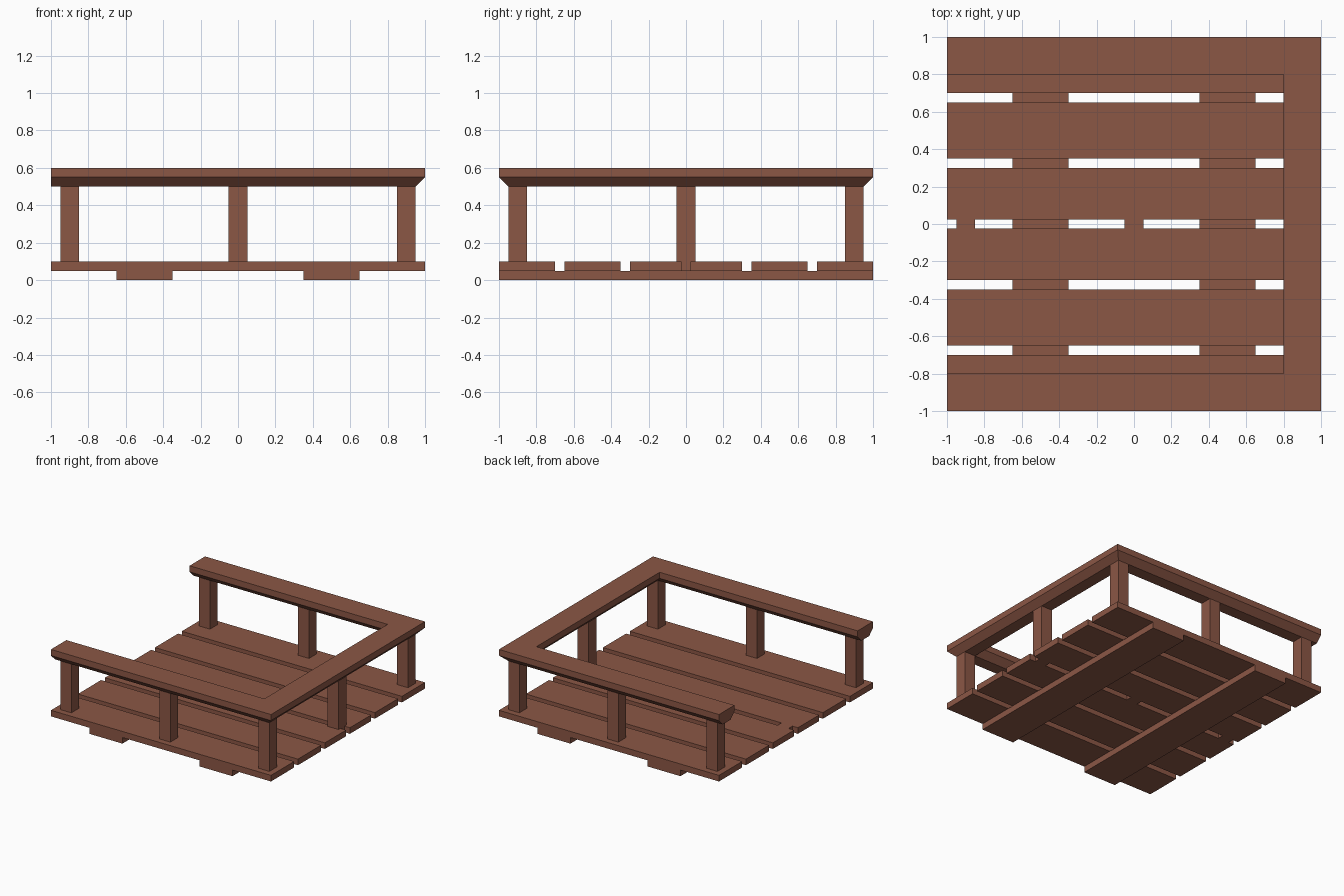
import bpy, bmesh

if "Cube" in bpy.data.objects:
    bpy.data.objects.remove(bpy.data.objects["Cube"])

wood = bpy.data.materials.new("brown_wood")
wood.diffuse_color = (0.26, 0.095, 0.06, 1)
wood.use_nodes = True
wood.node_tree.nodes["Principled BSDF"].inputs["Base Color"].default_value = wood.diffuse_color


def finish(name, bm):
    bmesh.ops.recalc_face_normals(bm, faces=bm.faces)
    mesh = bpy.data.meshes.new(name)
    bm.to_mesh(mesh)
    bm.free()
    mesh.materials.append(wood)
    obj = bpy.data.objects.new(name, mesh)
    bpy.context.collection.objects.link(obj)
    return obj


def box(name, x, y, z):
    """Box from (min, max) pairs along each axis."""
    bm = bmesh.new()
    bmesh.ops.create_cube(bm, size=1)
    for v in bm.verts:
        v.co = [r[0] if c < 0 else r[1] for c, r in zip(v.co, (x, y, z))]
    return finish(name, bm)


# Two runners under the deck
for side, cx in (("left", -0.5), ("right", 0.5)):
    box(f"{side}_runner", (cx - 0.15, cx + 0.15), (-1, 1), (0, 0.05))

# Deck planks, mirrored front to back
for i, (a, b) in enumerate(((0.025, 0.3), (0.35, 0.65), (0.7, 1.0)), 1):
    box(f"back_plank_{i}", (-1, 1), (a, b), (0.05, 0.1))
    box(f"front_plank_{i}", (-1, 1), (-b, -a), (0.05, 0.1))

# Small blocks bridging the centre gap
for i, cx in enumerate((-0.9, 0, 0.9), 1):
    box(f"gap_block_{i}", (cx - 0.05, cx + 0.05), (-0.025, 0.025), (0.05, 0.1))

# Railing posts
posts = [(x, y) for y in (-0.9, 0.9) for x in (-0.9, 0, 0.9)] + [(0.9, 0)]
for i, (x, y) in enumerate(posts, 1):
    box(f"post_{i}", (x - 0.05, x + 0.05), (y - 0.05, y + 0.05), (0.1, 0.5))

# U-shaped handrail: (inset, height) profile swept with mitred corners
profile = [(0, 0.6), (0, 0.55), (0.05, 0.5), (0.15, 0.5), (0.2, 0.55), (0.2, 0.6)]
bm = bmesh.new()
rings = []
for x_sign, y_sign in ((-1, -1), (1, -1), (1, 1), (-1, 1)):
    rings.append([bm.verts.new((1 - d if x_sign > 0 else -1, y_sign * (1 - d), z))
                  for d, z in profile])
n = len(profile)
for r, s in zip(rings, rings[1:]):
    for k in range(n):
        bm.faces.new((r[k], r[(k + 1) % n], s[(k + 1) % n], s[k]))
bm.faces.new(rings[0])
bm.faces.new(rings[-1])
finish("handrail", bm)
